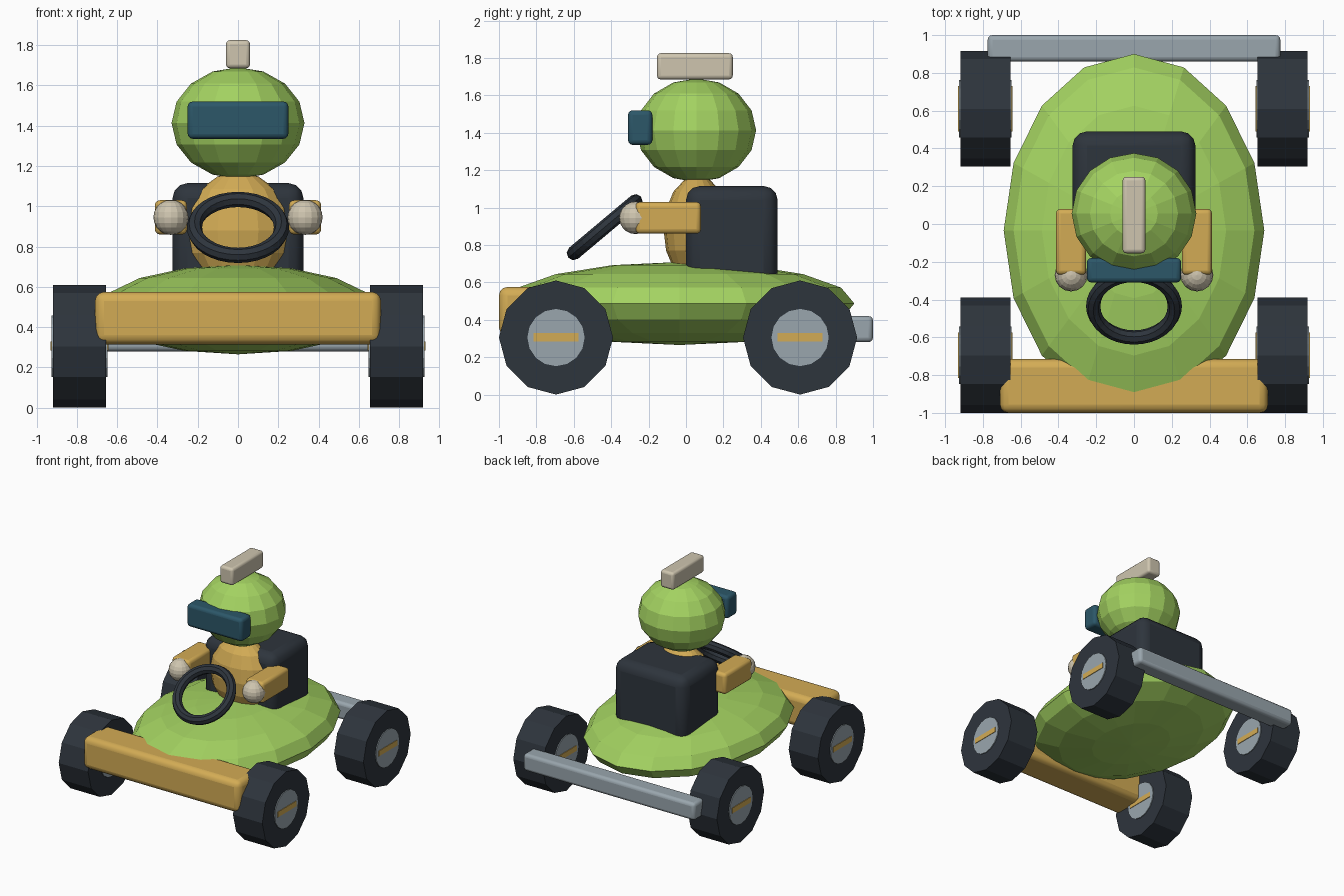
import bpy
from math import radians

cube = bpy.data.objects.get("Cube")
if cube:
    bpy.data.objects.remove(cube, do_unlink=True)


def material(name, rgb):
    m = bpy.data.materials.new(name)
    m.use_nodes = True
    m.diffuse_color = (*rgb, 1)
    m.node_tree.nodes["Principled BSDF"].inputs["Base Color"].default_value = (*rgb, 1)
    return m


green = material("lime green", (0.37, 0.65, 0.12))
gold = material("gold", (0.65, 0.41, 0.09))
dark = material("dark rubber", (0.027, 0.035, 0.046))
grey = material("metal grey", (0.32, 0.38, 0.42))
cream = material("cream", (0.62, 0.56, 0.43))
teal = material("teal glass", (0.025, 0.095, 0.14))


def finish(name, mat):
    ob = bpy.context.object
    ob.name = ob.data.name = name
    ob.data.materials.append(mat)
    return ob


def box(name, mat, low, high, bevel=0.0):
    """Box between two corners, with rounded edges."""
    centre = [(a + b) / 2 for a, b in zip(low, high)]
    size = [b - a for a, b in zip(low, high)]
    bpy.ops.mesh.primitive_cube_add(size=1, location=centre)
    ob = finish(name, mat)
    for v in ob.data.vertices:
        v.co = [c * s for c, s in zip(v.co, size)]
    if bevel:
        mod = ob.modifiers.new("rounded edges", 'BEVEL')
        mod.width = bevel
        mod.segments = 3
        bpy.ops.object.shade_smooth_by_angle(angle=radians(35))
    return ob


def ball(name, mat, centre, radii, segments=16, rings=8):
    bpy.ops.mesh.primitive_uv_sphere_add(segments=segments, ring_count=rings, radius=1, location=centre)
    ob = finish(name, mat)
    for v in ob.data.vertices:
        v.co = [c * r for c, r in zip(v.co, radii)]
    return ob


def disc(name, mat, centre, radius, width, sides):
    """Cylinder lying along x with a corner pointing down."""
    bpy.ops.mesh.primitive_cylinder_add(vertices=sides, radius=radius, depth=width,
                                        location=centre, rotation=(0, radians(90), 0))
    return finish(name, mat)


# Kart body and bumpers
ball("kart_body", green, (0, -0.035, 0.487), (0.69, 0.935, 0.222))
box("front_bumper", gold, (-0.71, -1, 0.315), (0.71, -0.715, 0.575), 0.045)
box("rear_bar", grey, (-0.775, 0.86, 0.28), (0.775, 1, 0.42), 0.025)
box("seat", dark, (-0.325, 0.0, 0.58), (0.325, 0.49, 1.115), 0.075)

# Wheels, with hubs and spokes showing on both faces
for end, y in (("front", -0.695), ("rear", 0.61)):
    for side, s in (("left", 1), ("right", -1)):
        centre = (s * 0.787, y, 0.305)
        disc(f"{end}_{side}_tyre", dark, centre, 0.305, 0.265, 12)
        disc(f"{end}_{side}_hub", grey, centre, 0.153, 0.279, 16)
        box(f"{end}_{side}_spoke", gold, (centre[0] - 0.144, y - 0.12, 0.285),
            (centre[0] + 0.144, y + 0.12, 0.328))

# Driver
ball("torso", gold, (0, 0.06, 0.88), (0.265, 0.18, 0.29))
ball("helmet", green, (0, 0.055, 1.413), (0.33, 0.32, 0.277))
box("visor", teal, (-0.25, -0.31, 1.335), (0.25, -0.18, 1.52), 0.025)
box("helmet_crest", cream, (-0.06, -0.155, 1.685), (0.06, 0.25, 1.825), 0.02)
for side, s in (("left", 1), ("right", -1)):
    x = s * 0.333
    box(f"{side}_arm", gold, (x - 0.08, -0.27, 0.86), (x + 0.08, 0.08, 1.03), 0.025)
    ball(f"{side}_glove", cream, (x, -0.27, 0.945), (0.087,) * 3, 16, 10)

# Steering wheel
bpy.ops.mesh.primitive_torus_add(major_radius=0.216, minor_radius=0.038, major_segments=32,
                                 minor_segments=8, location=(0, -0.435, 0.895),
                                 rotation=(radians(40), 0, 0))
finish("steering_wheel", dark)
